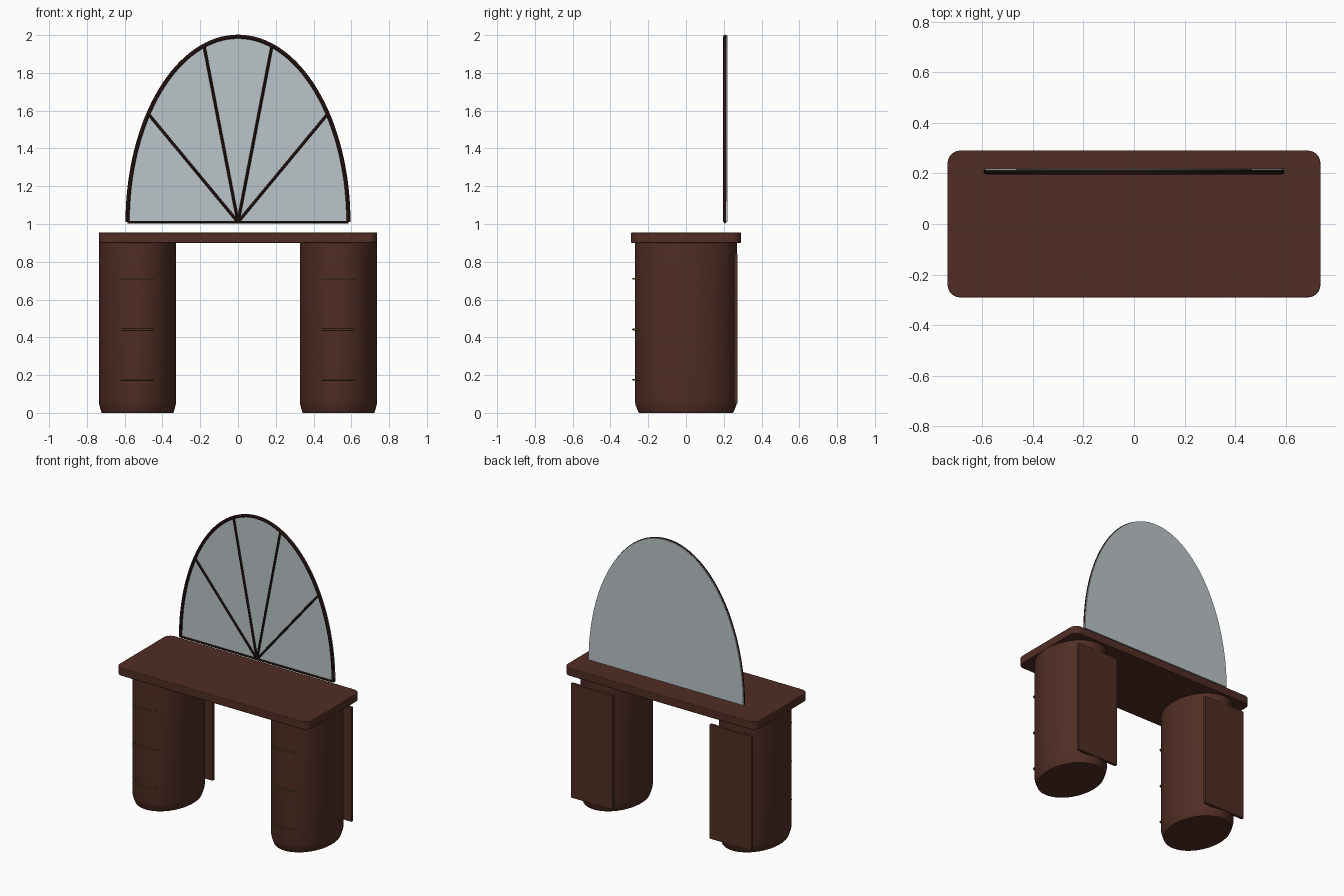
import bpy, bmesh, math
from mathutils import Vector

if "Cube" in bpy.data.objects:
    bpy.data.objects.remove(bpy.data.objects["Cube"])


def material(name, rgb):
    m = bpy.data.materials.new(name)
    m.use_nodes = True
    col = (*rgb, 1)
    m.diffuse_color = col
    m.node_tree.nodes["Principled BSDF"].inputs["Base Color"].default_value = col
    return m


wood = material("reddish brown wood", (0.082, 0.027, 0.018))
dark = material("dark frame wood", (0.028, 0.011, 0.008))
glass = material("pale mirror glass", (0.50, 0.56, 0.58))
gold = material("aged gold", (0.24, 0.15, 0.03))


def finish(bm, name, mat, smooth=True):
    bmesh.ops.recalc_face_normals(bm, faces=bm.faces)
    me = bpy.data.meshes.new(name)
    bm.to_mesh(me)
    bm.free()
    me.materials.append(mat)
    ob = bpy.data.objects.new(name, me)
    bpy.context.collection.objects.link(ob)
    if smooth:
        bpy.ops.object.select_all(action='DESELECT')
        ob.select_set(True)
        bpy.context.view_layer.objects.active = ob
        bpy.ops.object.shade_smooth_by_angle(angle=math.radians(30))
    return ob


def prism(name, outline, depth, mat):
    """Extrude a flat outline of 3D points along the depth vector."""
    bm = bmesh.new()
    face = bm.faces.new([bm.verts.new(p) for p in outline])
    ext = bmesh.ops.extrude_face_region(bm, geom=[face])
    moved = [g for g in ext["geom"] if isinstance(g, bmesh.types.BMVert)]
    bmesh.ops.translate(bm, verts=moved, vec=depth)
    return finish(bm, name, mat)


def rod(name, points, radius, mat):
    """Round rod along a path, converted to a mesh."""
    cu = bpy.data.curves.new(name, 'CURVE')
    cu.dimensions = '3D'
    cu.bevel_depth = radius
    cu.bevel_resolution = 2
    cu.use_fill_caps = True
    sp = cu.splines.new('POLY')
    sp.points.add(len(points) - 1)
    for p, co in zip(sp.points, points):
        p.co = (*co, 1)
        p.radius = 1
    cu.materials.append(mat)
    ob = bpy.data.objects.new(name, cu)
    bpy.context.collection.objects.link(ob)
    bpy.ops.object.select_all(action='DESELECT')
    ob.select_set(True)
    bpy.context.view_layer.objects.active = ob
    bpy.ops.object.convert(target='MESH')
    bpy.ops.object.shade_smooth_by_angle(angle=math.radians(40))
    return bpy.context.object


# Tabletop with rounded corners
HX, HY, R = 0.737, 0.29, 0.05
outline = []
for q, (sx, sy) in enumerate([(1, 1), (-1, 1), (-1, -1), (1, -1)]):
    for i in range(9):
        a = math.pi / 2 * (q + i / 8)
        outline.append((sx * (HX - R) + R * math.cos(a),
                        sy * (HY - R) + R * math.sin(a), 0.899))
top = prism("tabletop", outline, Vector((0, 0, 0.055)), wood)
bev = top.modifiers.new("edge", 'BEVEL')
bev.width = 0.003
bev.segments = 2
bev.limit_method = 'ANGLE'

# Oval pedestals with a tucked-in foot, back doors and drawer pulls
RX, RY, SEG = 0.205, 0.27, 64
PROFILE = [(0.925, 0), (0.95, 0.015), (0.985, 0.04), (1, 0.06), (1, 0.9)]


def pedestal(name, cx):
    bm = bmesh.new()
    rings = []
    for s, z in PROFILE:
        rings.append([bm.verts.new((cx + RX * s * math.cos(t), RY * s * math.sin(t), z))
                      for t in (math.tau * i / SEG for i in range(SEG))])
    for lo, hi in zip(rings, rings[1:]):
        for i in range(SEG):
            j = (i + 1) % SEG
            bm.faces.new((lo[i], lo[j], hi[j], hi[i]))
    bm.faces.new(rings[0])
    bm.faces.new(rings[-1])
    finish(bm, name, wood)


for side, sx in (("left", 1), ("right", -1)):
    cx = 0.532 * sx
    pedestal(side + "_pedestal", cx)
    w = 0.16
    door = [(cx + a * w, 0.253, z) for a, z in ((-1, 0.05), (1, 0.05), (1, 0.84), (-1, 0.84))]
    prism(side + "_back_door", door, Vector((0, 0.02, 0)), wood)
    for n, z in enumerate((0.176, 0.442, 0.71)):
        path = [(cx + x, y, z) for x, y in
                ((-0.083, -0.24), (-0.083, -0.274), (-0.072, -0.281),
                 (0.072, -0.281), (0.083, -0.274), (0.083, -0.24))]
        rod(f"{side}_drawer_pull_{n + 1}", path, 0.0045, gold)

# Half-oval mirror standing above the top
AX, AZ, BASE, FY = 0.585, 0.982, 1.01, 0.207


def arch(t, ax=AX, az=AZ, y=FY):
    return (ax * math.cos(t), y, BASE + az * math.sin(t))


N = 64
prism("mirror_glass", [arch(math.pi * i / N, AX + 0.008, AZ + 0.006, 0.212) for i in range(N + 1)],
      Vector((0, 0.008, 0)), glass)
rod("mirror_arch", [arch(math.pi * i / N) for i in range(N + 1)], 0.0105, dark)
rod("mirror_base_rail", [(-AX, FY, BASE), (AX, FY, BASE)], 0.007, dark)

# Spokes fanning out from the middle of the base rail
for n, x in enumerate((-0.475, -0.18, 0.18, 0.475)):
    rod(f"mirror_spoke_{n + 1}", [(0, FY, BASE), arch(math.acos(x / AX))], 0.0075, dark)
